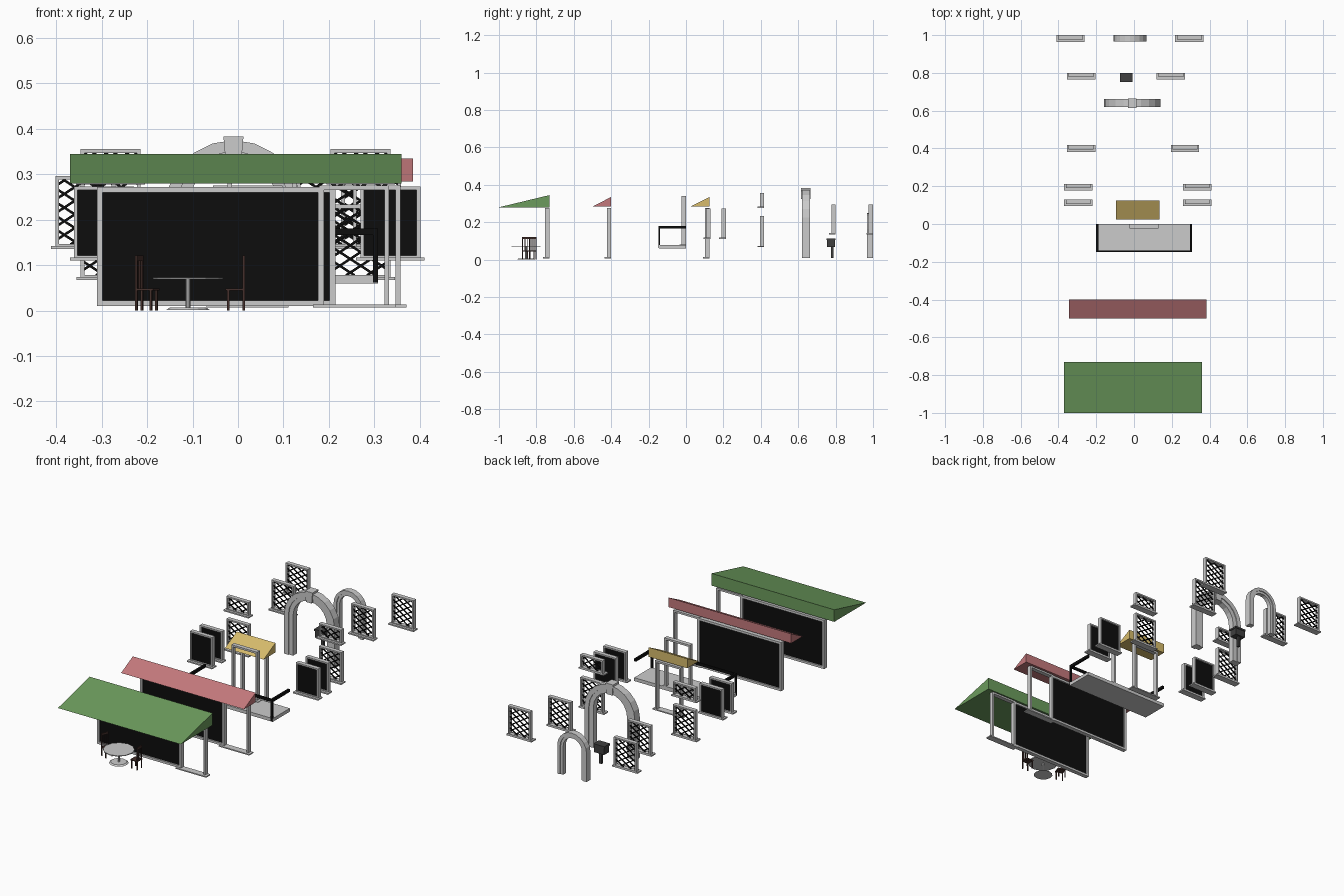
import bpy, bmesh, math
from mathutils import Vector, Matrix

if "Cube" in bpy.data.objects:
    bpy.data.objects.remove(bpy.data.objects["Cube"])


def mat(name, c):
    m = bpy.data.materials.new(name)
    m.diffuse_color = (*c, 1)
    m.use_nodes = True
    m.node_tree.nodes["Principled BSDF"].inputs["Base Color"].default_value = m.diffuse_color
    return m


BLACK = mat("black", (0.004, 0.004, 0.004))
GREEN = mat("green", (0.15, 0.33, 0.11))
RED = mat("red", (0.55, 0.19, 0.2))
YELLOW = mat("yellow", (0.68, 0.5, 0.15))
BROWN = mat("brown", (0.06, 0.03, 0.025))


def finish(bm, name, m=None):
    bmesh.ops.recalc_face_normals(bm, faces=bm.faces)
    me = bpy.data.meshes.new(name)
    bm.to_mesh(me)
    bm.free()
    ob = bpy.data.objects.new(name, me)
    bpy.context.collection.objects.link(ob)
    if m:
        me.materials.append(m)
    return ob


def add_box(bm, x0, x1, y0, y1, z0, z1):
    mx = Matrix.Translation(((x0 + x1) / 2, (y0 + y1) / 2, (z0 + z1) / 2))
    bmesh.ops.create_cube(bm, size=1, matrix=mx @ Matrix.Diagonal((x1 - x0, y1 - y0, z1 - z0, 1)))


def boxes(name, items, m=None):
    bm = bmesh.new()
    for b in items:
        add_box(bm, *b)
    return finish(bm, name, m)


def prism(bm, pts, axis):
    """extrude a closed polygon of 3D points along a vector"""
    f = bm.faces.new([bm.verts.new(p) for p in pts])
    r = bmesh.ops.extrude_face_region(bm, geom=[f], use_keep_orig=True)
    bmesh.ops.translate(bm, vec=axis, verts=[v for v in r["geom"] if isinstance(v, bmesh.types.BMVert)])


def awning(name, x0, x1, y0, y1, z0, z1, m):
    bm = bmesh.new()
    prism(bm, [(x0, y0, z0), (x0, y1, z0), (x0, y1, z1)], (x1 - x0, 0, 0))
    finish(bm, name, m)


def rim(x0, x1, y0, y1, z0, z1, t, bottom=True):
    r = [(x0, x0 + t, y0, y1, z0, z1), (x1 - t, x1, y0, y1, z0, z1),
         (x0 + t, x1 - t, y0, y1, z1 - t, z1)]
    if bottom:
        r.append((x0 + t, x1 - t, y0, y1, z0, z0 + t))
    return r


def door(name, xc, yb, z0, h=0.265, w=0.153):
    x0, x1 = xc - w / 2, xc + w / 2
    boxes(name, rim(x0, x1, yb - 0.023, yb, z0, z0 + h, 0.01, False)
          + [(x0 - 0.014, x1 + 0.014, yb - 0.035, yb, z0 - 0.003, z0 + 0.003)])


def shop_front(name, x0, x1, yb):
    boxes(name + "_frame", rim(x0, x1, yb - 0.023, yb, 0.01, 0.272, 0.012))
    boxes(name + "_glass", [(x0 + 0.01, x1 - 0.01, yb - 0.015, yb - 0.008, 0.02, 0.262)], BLACK)
    door(name + "_door", x1 + 0.0675, yb, 0.01)


def lattice_bars(name, x0, x1, y, z0, z1, step=0.03, slope=0.65, t=0.0055):
    """crossing diagonal bars clipped to the opening"""
    bm = bmesh.new()
    w = x1 - x0
    n = int((z1 - z0 + w * slope) / step) + 2
    for s in (1, -1):
        for i in range(n):
            c = z0 - w * slope + i * step
            lo, hi = max(0, (z0 - c) / slope), min(w, (z1 - c) / slope)
            if hi - lo < 0.006:
                continue
            ends = [(u if s > 0 else w - u, c + slope * u) for u in (lo, hi)]
            (ua, za), (ub, zb) = ends
            yy = y + s * 0.002
            h = t * 0.6
            prism(bm, [(x0 + ua, yy - 0.002, za - h), (x0 + ub, yy - 0.002, zb - h),
                       (x0 + ub, yy - 0.002, zb + h), (x0 + ua, yy - 0.002, za + h)], (0, 0.004, 0))
    finish(bm, name, BLACK)


def window(name, xc, yb, z0, z1, lattice=True):
    x0, x1 = xc - 0.066, xc + 0.066
    boxes(name + "_frame", rim(x0, x1, yb - 0.023, yb, z0, z1, 0.008)
          + [(xc - 0.075, xc + 0.075, yb - 0.036, yb, z0 - 0.003, z0 + 0.004)])
    if lattice:
        lattice_bars(name + "_lattice", x0 + 0.007, x1 - 0.007, yb - 0.012, z0 + 0.007, z1 - 0.007)
    else:
        boxes(name + "_glass", [(x0 + 0.006, x1 - 0.006, yb - 0.016, yb - 0.008, z0 + 0.006, z1 - 0.006)], BLACK)


def arch(name, xc, ro, ri, zc, y0, y1, seg):
    """round-headed band with straight legs"""
    bm = bmesh.new()
    ang = [math.pi * i / seg for i in range(seg + 1)]

    def path(r):
        return [(xc + r, 0.01)] + [(xc + r * math.cos(a), zc + r * math.sin(a)) for a in ang] + [(xc - r, 0.01)]
    prism(bm, [(x, y0, z) for x, z in path(ro) + path(ri)[::-1]], (0, y1 - y0, 0))
    return finish(bm, name)


def cyl(bm, x, y, z0, z1, r0, r1, n):
    bmesh.ops.create_cone(bm, cap_ends=True, segments=n, radius1=r0, radius2=r1, depth=z1 - z0,
                          matrix=Matrix.Translation((x, y, (z0 + z1) / 2)))


# two shop fronts with awnings
awning("green_awning", -0.37, 0.36, -1.0, -0.73, 0.28, 0.345, GREEN)
shop_front("front_shop", -0.31, 0.188, -0.73)
awning("red_awning", -0.345, 0.385, -0.5, -0.4, 0.284, 0.335, RED)
shop_front("second_shop", -0.285, 0.213, -0.4)

# small door with yellow awning
awning("yellow_awning", -0.095, 0.135, 0.025, 0.125, 0.284, 0.335, YELLOW)
door("yellow_door", 0.021, 0.125, 0.01)

# balcony with door and railing
boxes("balcony_slab", [(-0.2, 0.308, -0.145, 0, 0.06, 0.078)])
rails = [(-0.2, 0.308, -0.147, -0.14, 0.166, 0.181)]
for x in (-0.2, 0.297):
    rails += [(x, x + 0.011, -0.147, 0, 0.166, 0.181), (x, x + 0.011, -0.147, -0.14, 0.062, 0.166)]
boxes("balcony_rail", rails, BLACK)
door("balcony_door", 0.053, 0.0, 0.078, 0.262)

# dark glazed windows
for i, yb in enumerate((0.13, 0.213)):
    for xc in (-0.295, 0.335):
        window("dark_window", xc, yb, 0.113, 0.273, False)

# lattice windows, large and small
for xc, yb, z0, z1 in ((-0.28, 0.418, 0.07, 0.233), (0.27, 0.418, 0.07, 0.233),
                       (-0.28, 0.418, 0.28, 0.355), (0.27, 0.418, 0.28, 0.355),
                       (-0.28, 0.8, 0.138, 0.296), (0.195, 0.8, 0.138, 0.296),
                       (-0.336, 1.0, 0.138, 0.296), (0.293, 1.0, 0.138, 0.296)):
    window("lattice_window", xc, yb, z0, z1)

# large arch: band, raised moulding, keystone
arch("large_arch", -0.01, 0.14, 0.1, 0.228, 0.625, 0.658, 10)
arch("large_arch_moulding", -0.01, 0.15, 0.125, 0.225, 0.62, 0.662, 10)
bm = bmesh.new()
prism(bm, [(-0.027, 0.615, 0.325), (0.007, 0.615, 0.325), (0.012, 0.615, 0.383), (-0.032, 0.615, 0.383)], (0, 0.05, 0))
finish(bm, "keystone")

# small arch
arch("small_arch", -0.022, 0.08, 0.055, 0.165, 0.972, 0.995, 10)
arch("small_arch_moulding", -0.022, 0.087, 0.07, 0.163, 0.967, 1.0, 10)

# box on a post
bm = bmesh.new()
add_box(bm, -0.072, -0.012, 0.755, 0.797, 0.068, 0.108)
add_box(bm, -0.075, -0.009, 0.752, 0.8, 0.104, 0.114)
add_box(bm, -0.049, -0.035, 0.774, 0.788, 0.01, 0.07)
finish(bm, "post_box", mat("dark_grey", (0.05, 0.05, 0.05)))

# round table
bm = bmesh.new()
cyl(bm, -0.11, -0.855, 0.069, 0.073, 0.077, 0.077, 12)
cyl(bm, -0.11, -0.855, 0.006, 0.07, 0.005, 0.005, 8)
cyl(bm, -0.11, -0.855, 0.001, 0.007, 0.048, 0.04, 12)
finish(bm, "round_table")


# chairs
def chair(name, x, y, rot):
    parts = [(-0.021, 0.021, -0.021, 0.021, 0.044, 0.049)]
    for sy in (-0.018, 0.018):
        parts += [(0.013, 0.018, sy - 0.0025, sy + 0.0025, 0, 0.045),
                  (-0.021, -0.016, sy - 0.0025, sy + 0.0025, 0, 0.12)]
    parts += [(-0.02, -0.017, s - 0.002, s + 0.002, 0.049, 0.116) for s in (-0.006, 0.006)]
    parts += [(-0.021, -0.016, -0.02, 0.02, 0.11, 0.121)]
    ob = boxes(name, parts, BROWN)
    ob.location = (x, y, 0)
    ob.rotation_euler[2] = math.radians(rot)


chair("left_chair", -0.2, -0.825, -20)
chair("right_chair", -0.006, -0.855, 180)
